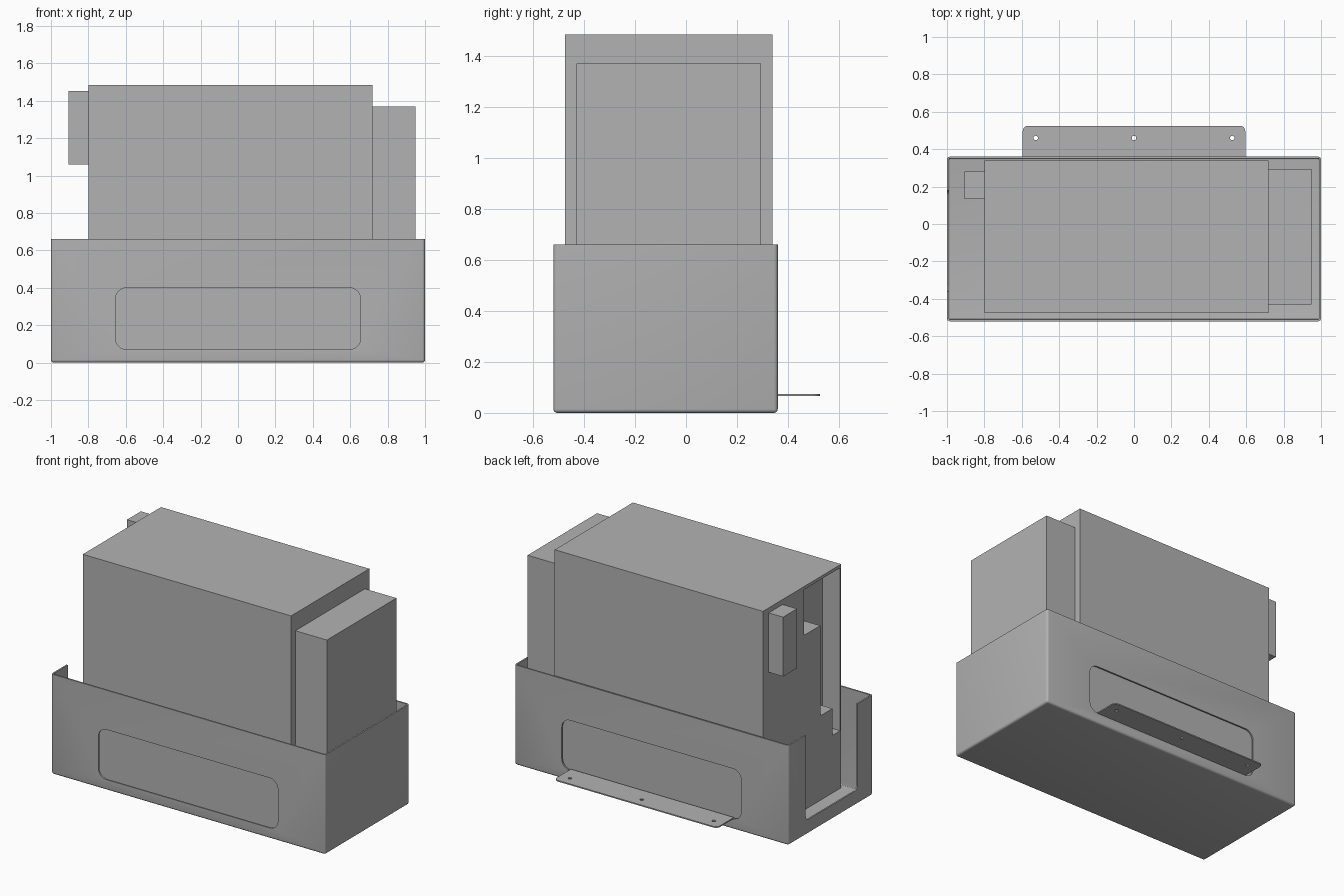
import bpy, bmesh, math
from mathutils import Vector

cube = bpy.data.objects.get("Cube")
if cube:
    bpy.data.objects.remove(cube)

grey = bpy.data.materials.new("plain grey")
grey.use_nodes = True
COLOR = (0.45, 0.45, 0.45, 1)
grey.diffuse_color = COLOR
grey.node_tree.nodes["Principled BSDF"].inputs["Base Color"].default_value = COLOR


def finish(name, bm):
    bmesh.ops.recalc_face_normals(bm, faces=bm.faces)
    mesh = bpy.data.meshes.new(name)
    bm.to_mesh(mesh)
    bm.free()
    mesh.materials.append(grey)
    obj = bpy.data.objects.new(name, mesh)
    bpy.context.scene.collection.objects.link(obj)
    return obj


def prism(name, outline, axis, lo, hi):
    """Extrude a 2D outline along an axis (0=x, 1=y, 2=z)."""
    def place(p, d):
        co = list(p)
        co.insert(axis, d)
        return Vector(co)
    bm = bmesh.new()
    face = bm.faces.new([bm.verts.new(place(p, lo)) for p in outline])
    ext = bmesh.ops.extrude_face_region(bm, geom=[face])
    shift = place((0, 0), hi - lo)
    bmesh.ops.translate(bm, vec=shift,
                        verts=[v for v in ext["geom"] if isinstance(v, bmesh.types.BMVert)])
    return finish(name, bm)


def rounded(a0, a1, b0, b1, r, steps=8):
    """Rounded rectangle outline."""
    corners = [(a1 - r, b1 - r), (a0 + r, b1 - r), (a0 + r, b0 + r), (a1 - r, b0 + r)]
    pts = []
    for q, (ca, cb) in enumerate(corners):
        for i in range(steps + 1):
            t = math.pi / 2 * (q + i / steps)
            pts.append((ca + r * math.cos(t), cb + r * math.sin(t)))
    return pts


def rect(a0, a1, b0, b1):
    return [(a0, b0), (a1, b0), (a1, b1), (a0, b1)]


def circle(a, b, r, n=20):
    return [(a + r * math.cos(math.tau * i / n), b + r * math.sin(math.tau * i / n))
            for i in range(n)]


def apply_modifiers(obj):
    deps = bpy.context.evaluated_depsgraph_get()
    mesh = bpy.data.meshes.new_from_object(obj.evaluated_get(deps))
    obj.modifiers.clear()
    obj.data = mesh


def cut(obj, cutters):
    for c in cutters:
        mod = obj.modifiers.new("cut", "BOOLEAN")
        mod.operation = "DIFFERENCE"
        mod.solver = "EXACT"
        mod.object = c
    apply_modifiers(obj)
    for c in cutters:
        bpy.data.objects.remove(c)


# Sheet metal tray: open box with bent edges
THICK = 0.01
FRONT, BACK, RIM = -0.52, 0.36, 0.66
tray = prism("tray", rect(-1, 1, FRONT, BACK), 2, 0, RIM)
bm = bmesh.new()
bm.from_mesh(tray.data)
top = [f for f in bm.faces if f.calc_center_median().z > RIM - 0.001]
bmesh.ops.delete(bm, geom=top, context="FACES")
bends = [e for e in bm.edges if not e.is_boundary]
bmesh.ops.bevel(bm, geom=bends, offset=0.015, segments=4, profile=0.5, affect="EDGES")
bm.to_mesh(tray.data)
bm.free()
wall = tray.modifiers.new("wall", "SOLIDIFY")
wall.thickness = THICK
wall.offset = -1
apply_modifiers(tray)

# Front and back windows, and the cable opening in one end
window = rounded(-0.655, 0.655, 0.07, 0.40, 0.06)
cut(tray, [
    prism("front_window_cutter", window, 1, FRONT - 0.05, FRONT + 0.03),
    prism("back_window_cutter", window, 1, BACK - 0.03, BACK + 0.05),
    prism("end_opening_cutter", rounded(-0.36, 0.18, 0.095, 0.9, 0.03), 0, -1.1, -0.95),
])

# Mounting flange bent out of the back window, with screw holes
flange = prism("mounting_flange", [(-0.595, BACK - THICK), (0.595, BACK - THICK)]
               + rounded(-0.595, 0.595, 0.3, 0.525, 0.03)[:18], 2, 0.067, 0.075)
cut(flange, [prism("screw_hole_cutter", circle(x, 0.46, 0.012), 2, 0, 0.2)
             for x in (-0.525, 0, 0.525)])

# Main housing with a stepped recess in one end
housing = prism("main_housing", rect(-0.80, 0.72, -0.475, 0.34), 2, THICK, 1.485)
recess = [(-0.465, 1.465), (-0.088, 1.465), (-0.088, 1.163), (-0.257, 1.163),
          (-0.257, 0.567), (-0.384, 0.567), (-0.384, 0.39), (-0.465, 0.39)]
cut(housing, [prism("recess_cutter", recess, 0, -0.9, -0.67)])

# Attached boxes on both ends
prism("side_box", rect(0.72, 0.95, -0.43, 0.295), 2, THICK, 1.37)
prism("connector_block", rect(-0.905, -0.80, 0.135, 0.28), 2, 1.06, 1.452)

# Smooth the bends, keep everything else sharp
bpy.ops.object.select_all(action="DESELECT")
for obj in (tray, flange):
    obj.select_set(True)
bpy.context.view_layer.objects.active = tray
bpy.ops.object.shade_smooth_by_angle(angle=math.radians(35))
